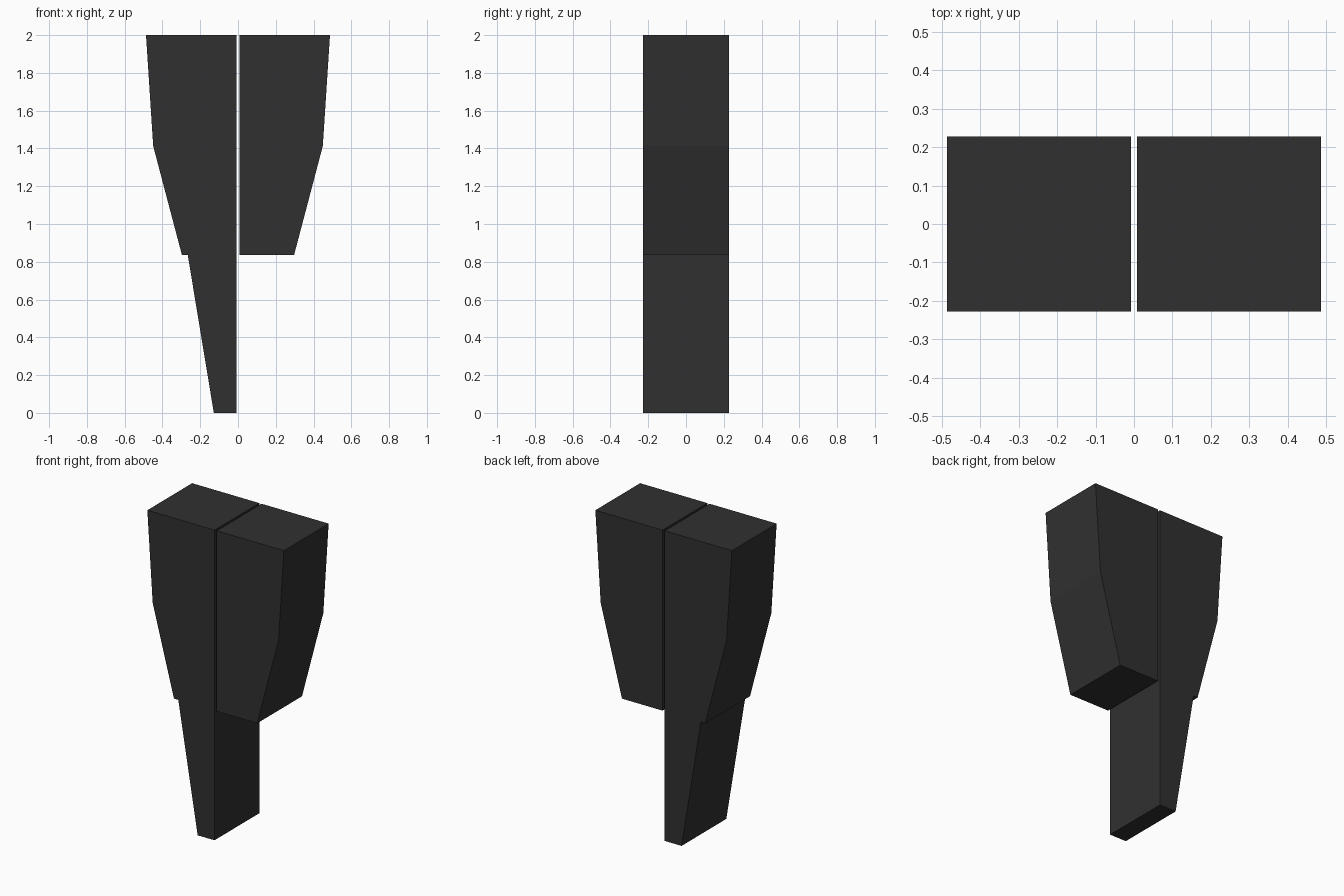
import bpy, bmesh

if "Cube" in bpy.data.objects:
    bpy.data.objects.remove(bpy.data.objects["Cube"])

# One flat charcoal colour
charcoal = bpy.data.materials.new("charcoal")
charcoal.diffuse_color = (0.03, 0.03, 0.03, 1)
charcoal.use_nodes = True
charcoal.node_tree.nodes["Principled BSDF"].inputs["Base Color"].default_value = charcoal.diffuse_color

HALF_DEPTH = 0.228
GAP = 0.008  # half the slot between the two halves


def extruded_profile(name, points, side):
    """Extrude an x-z outline along y; side mirrors it across x = 0."""
    bm = bmesh.new()
    face = bm.faces.new([bm.verts.new((side * x, -HALF_DEPTH, z)) for x, z in points])
    result = bmesh.ops.extrude_face_region(bm, geom=[face])
    moved = [v for v in result["geom"] if isinstance(v, bmesh.types.BMVert)]
    bmesh.ops.translate(bm, verts=moved, vec=(0, 2 * HALF_DEPTH, 0))
    bmesh.ops.recalc_face_normals(bm, faces=bm.faces)
    mesh = bpy.data.meshes.new(name)
    bm.to_mesh(mesh)
    bm.free()
    mesh.materials.append(charcoal)
    obj = bpy.data.objects.new(name, mesh)
    bpy.context.collection.objects.link(obj)
    return obj


# Shared tapered upper outline, from the inner top corner to the lower outer corner
upper = [(GAP, 2.0), (0.487, 2.0), (0.449, 1.413), (0.297, 0.836)]

# Short half on the right
extruded_profile("short_half", upper + [(GAP, 0.836)], 1)

# Long half on the left, with a small ledge and a narrow tapered lower leg
extruded_profile("long_half", upper + [(0.266, 0.836), (0.128, 0.0), (GAP, 0.0)], -1)
